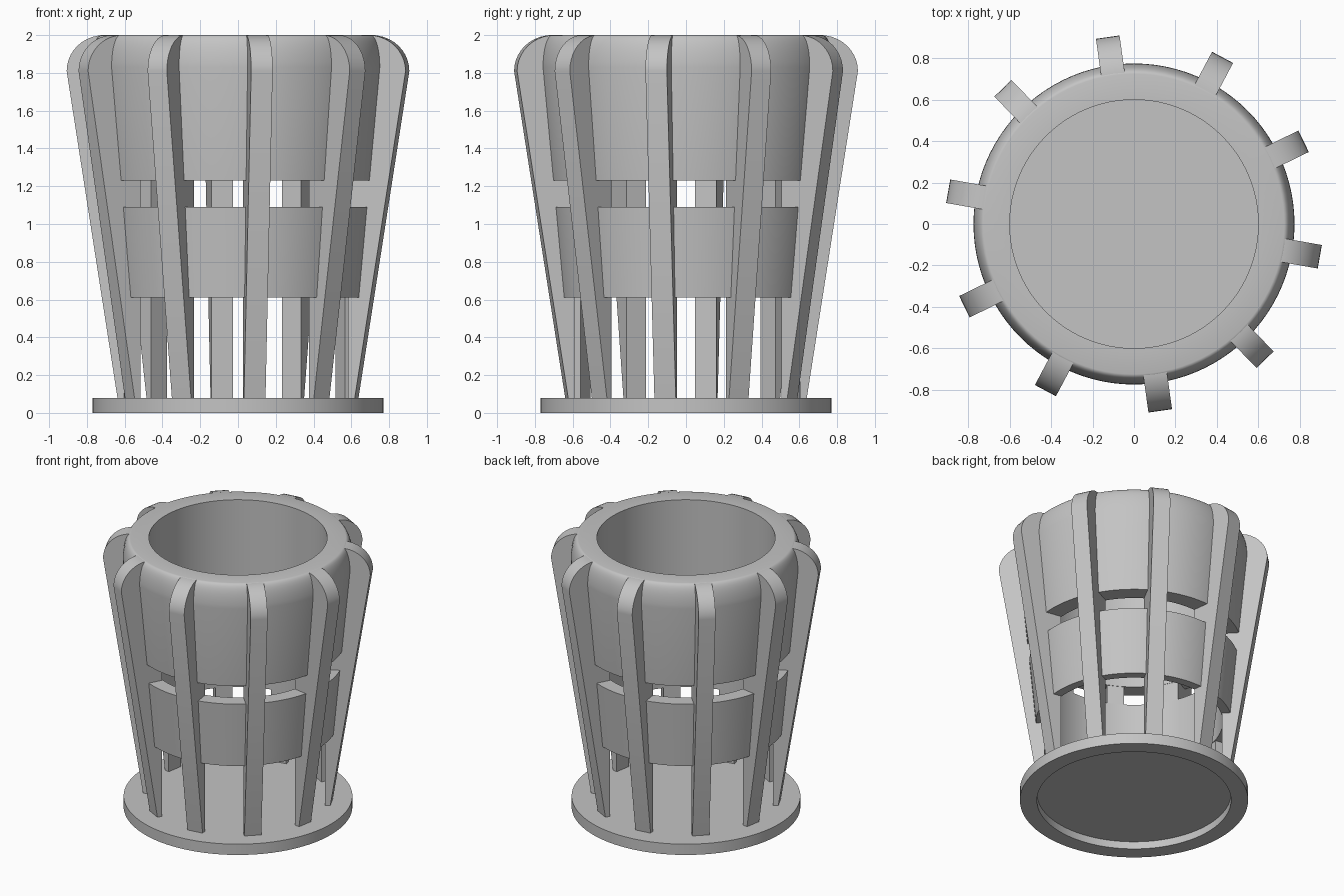
import bpy, bmesh, math
from mathutils import Matrix, Vector

cube = bpy.data.objects.get("Cube")
if cube:
    bpy.data.objects.remove(cube)

grey = bpy.data.materials.new("plain grey")
grey.use_nodes = True
GREY = (0.55, 0.55, 0.55, 1)
grey.diffuse_color = GREY
grey.node_tree.nodes["Principled BSDF"].inputs["Base Color"].default_value = GREY

INNER = 0.6        # bore radius shared by rings and ribs
RIBS = 10
RIB_WIDTH = 0.115


def finish(name, bm):
    bmesh.ops.remove_doubles(bm, verts=bm.verts, dist=1e-5)
    bmesh.ops.recalc_face_normals(bm, faces=bm.faces)
    mesh = bpy.data.meshes.new(name)
    bm.to_mesh(mesh)
    bm.free()
    mesh.materials.append(grey)
    obj = bpy.data.objects.new(name, mesh)
    bpy.context.collection.objects.link(obj)
    bpy.ops.object.select_all(action="DESELECT")
    obj.select_set(True)
    bpy.context.view_layer.objects.active = obj
    bpy.ops.object.shade_smooth_by_angle(angle=math.radians(30))
    return obj


def lathe(name, profile, closed=True, steps=96):
    """Spin an (r, z) profile around the z axis."""
    bm = bmesh.new()
    verts = [bm.verts.new((r, 0, z)) for r, z in profile]
    pairs = list(zip(verts, verts[1:]))
    if closed:
        pairs.append((verts[-1], verts[0]))
    edges = [bm.edges.new(p) for p in pairs]
    bmesh.ops.spin(bm, geom=verts + edges, cent=(0, 0, 0), axis=(0, 0, 1),
                   angle=math.tau, steps=steps)
    return finish(name, bm)


def shoulder(r_in, r_out, z_low, z_top, n=10):
    """Quarter ellipse from the outer wall up to the top."""
    return [(r_in + (r_out - r_in) * math.cos(a), z_low + (z_top - z_low) * math.sin(a))
            for a in (math.pi / 2 * i / n for i in range(n + 1))]


# Base disc, recessed underneath
lathe("base", [(0, 0.08), (0.77, 0.08), (0.77, 0), (0.655, 0), (0.655, 0.055), (0, 0.055)],
      closed=False)

# Tapered middle ring and tall upper ring with rounded rim
lathe("middle_ring", [(INNER, 0.61), (0.662, 0.61), (0.706, 1.09), (INNER, 1.09)])
lathe("upper_ring", [(INNER, 1.23), (0.719, 1.23)]
      + shoulder(0.725, 0.775, 1.83, 2.0) + [(INNER, 2.0)])

# Ribs: one flat profile, thickened and repeated around the axis
rib_profile = [(INNER, 0.075), (0.635, 0.075)] + shoulder(0.71, 0.909, 1.81, 2.0) + [(INNER, 2.0)]
bm = bmesh.new()
for i in range(RIBS):
    turn = Matrix.Rotation(math.radians(-10) + math.tau * i / RIBS, 4, "Z")
    face = bm.faces.new([bm.verts.new(turn @ Vector((r + 0.002, -RIB_WIDTH / 2, z - 0.0005)))
                         for r, z in rib_profile])
    out = bmesh.ops.extrude_face_region(bm, geom=[face])
    moved = [v for v in out["geom"] if isinstance(v, bmesh.types.BMVert)]
    bmesh.ops.translate(bm, verts=moved, vec=turn @ Vector((0, RIB_WIDTH, 0)))
finish("ribs", bm)
